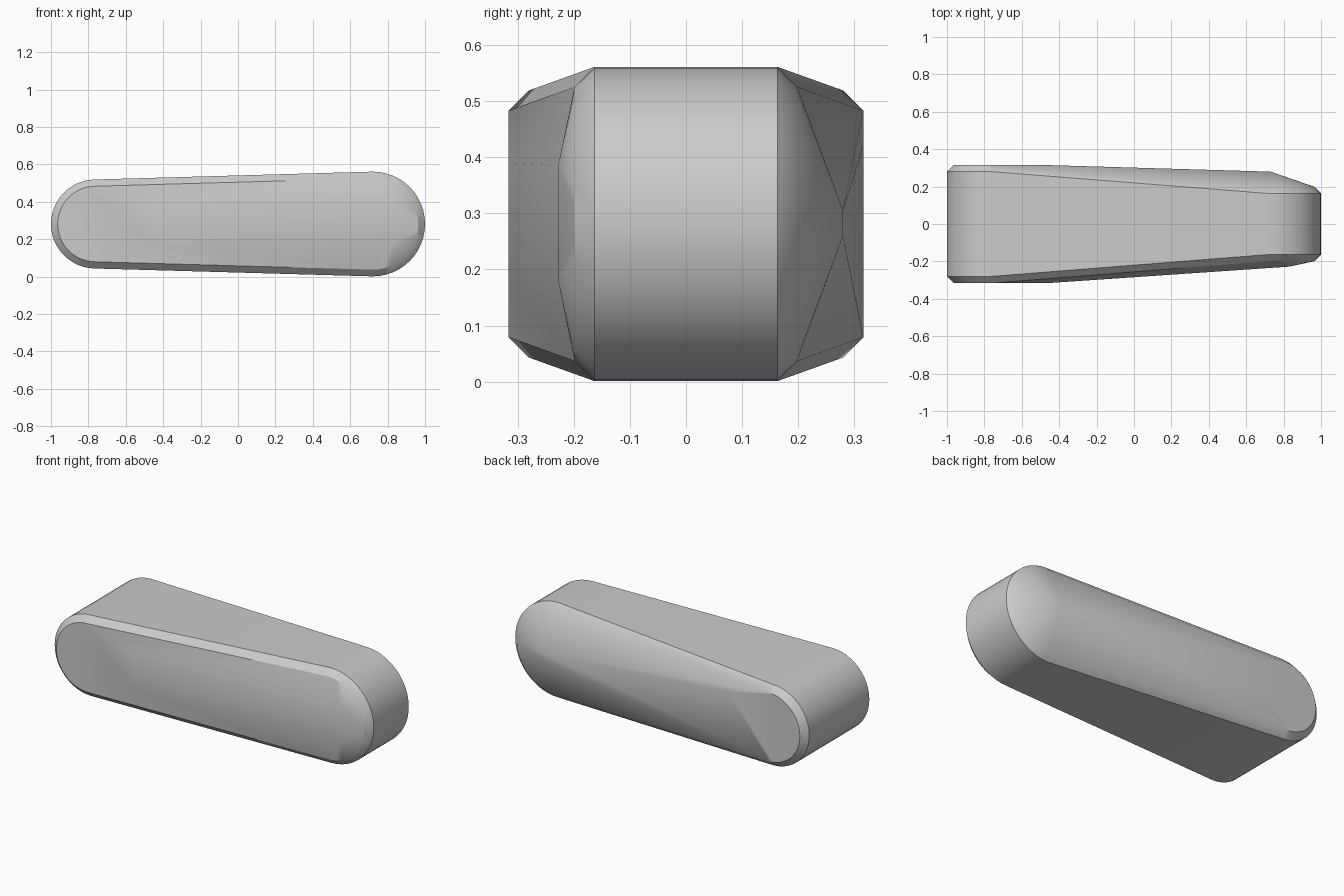
import bpy, bmesh, math

cube = bpy.data.objects.get("Cube")
if cube:
    bpy.data.objects.remove(cube, do_unlink=True)

grey = bpy.data.materials.new("plain_grey")
grey.use_nodes = True
colour = (0.6, 0.6, 0.6, 1)
grey.diffuse_color = colour
grey.node_tree.nodes["Principled BSDF"].inputs["Base Color"].default_value = colour

ZC = 0.281                       # height of the arc centres
XL, RL, YL = -0.762, 0.238, 0.28   # large end: centre, radius, half width
XR, RR, YR = 0.72, 0.28, 0.163     # narrow end
BEVEL = 0.036
STEPS = 24                       # segments in each half circle

bm = bmesh.new()


def ring(side, inset):
    """Stadium outline: narrow-end arc from bottom to top, then large-end arc."""
    arcs = []
    for xc, r, y, start in ((XR, RR, YR, -90), (XL, RL, YL, 90)):
        arc = []
        for i in range(STEPS + 1):
            a = math.radians(start + 180 * i / STEPS)
            rad = r - inset
            arc.append(bm.verts.new((xc + rad * math.cos(a), side * (y + inset),
                                     ZC + rad * math.sin(a))))
        arcs.append(arc)
    return arcs


def bridge(a, b):
    a, b = a[0] + a[1], b[0] + b[1]
    for i in range(len(a)):
        j = (i + 1) % len(a)
        bm.faces.new((a[i], a[j], b[j], b[i]))


def fan(arc, low, high):
    """Close the narrow end onto two points."""
    mid = STEPS // 2
    for i in range(STEPS):
        bm.faces.new((arc[i], arc[i + 1], low if i < mid else high))
    bm.faces.new((arc[mid], high, low))


# Rim and chamfers
front_outer, back_outer = ring(-1, 0), ring(1, 0)
front_inner, back_inner = ring(-1, BEVEL), ring(1, BEVEL)
bridge(front_outer, back_outer)
bridge(front_outer, front_inner)
bridge(back_outer, back_inner)

# Front side: flat cap and raised panel
cap_y = YL + BEVEL
p_low, p_high, q_low, q_high = [bm.verts.new(c) for c in (
    (-0.46, -cap_y, 0.18), (-0.46, -cap_y, 0.39),
    (0.83, -0.228, 0.18), (0.83, -0.228, 0.385))]
narrow, large = front_inner
bm.faces.new(large + [p_low, p_high])
bm.faces.new((p_low, q_low, q_high, p_high))
bm.faces.new((large[0], p_high, narrow[-1]))
bm.faces.new((p_high, q_high, narrow[-1]))
bm.faces.new((large[-1], narrow[0], p_low))
bm.faces.new((p_low, narrow[0], q_low))
fan(narrow, q_low, q_high)

# Back side: flat cap and facets running to a peak
v, e_low, e_high = [bm.verts.new(c) for c in (
    (-0.5, cap_y, 0.42), (0.73, 0.28, 0.26), (0.73, 0.28, 0.305))]
narrow, large = back_inner
bm.faces.new(large + [v])
bm.faces.new((narrow[-1], large[0], e_high))
bm.faces.new((large[0], v, e_high))
bm.faces.new((e_high, v, large[-1]))
bm.faces.new((e_high, large[-1], e_low))
bm.faces.new((e_low, large[-1], narrow[0]))
fan(narrow, e_low, e_high)

bmesh.ops.recalc_face_normals(bm, faces=bm.faces[:])
mesh = bpy.data.meshes.new("tapered_body")
bm.to_mesh(mesh)
bm.free()
mesh.materials.append(grey)
body = bpy.data.objects.new("tapered_body", mesh)
bpy.context.collection.objects.link(body)

bpy.ops.object.select_all(action='DESELECT')
body.select_set(True)
bpy.context.view_layer.objects.active = body
bpy.ops.object.shade_smooth_by_angle(angle=math.radians(30))
